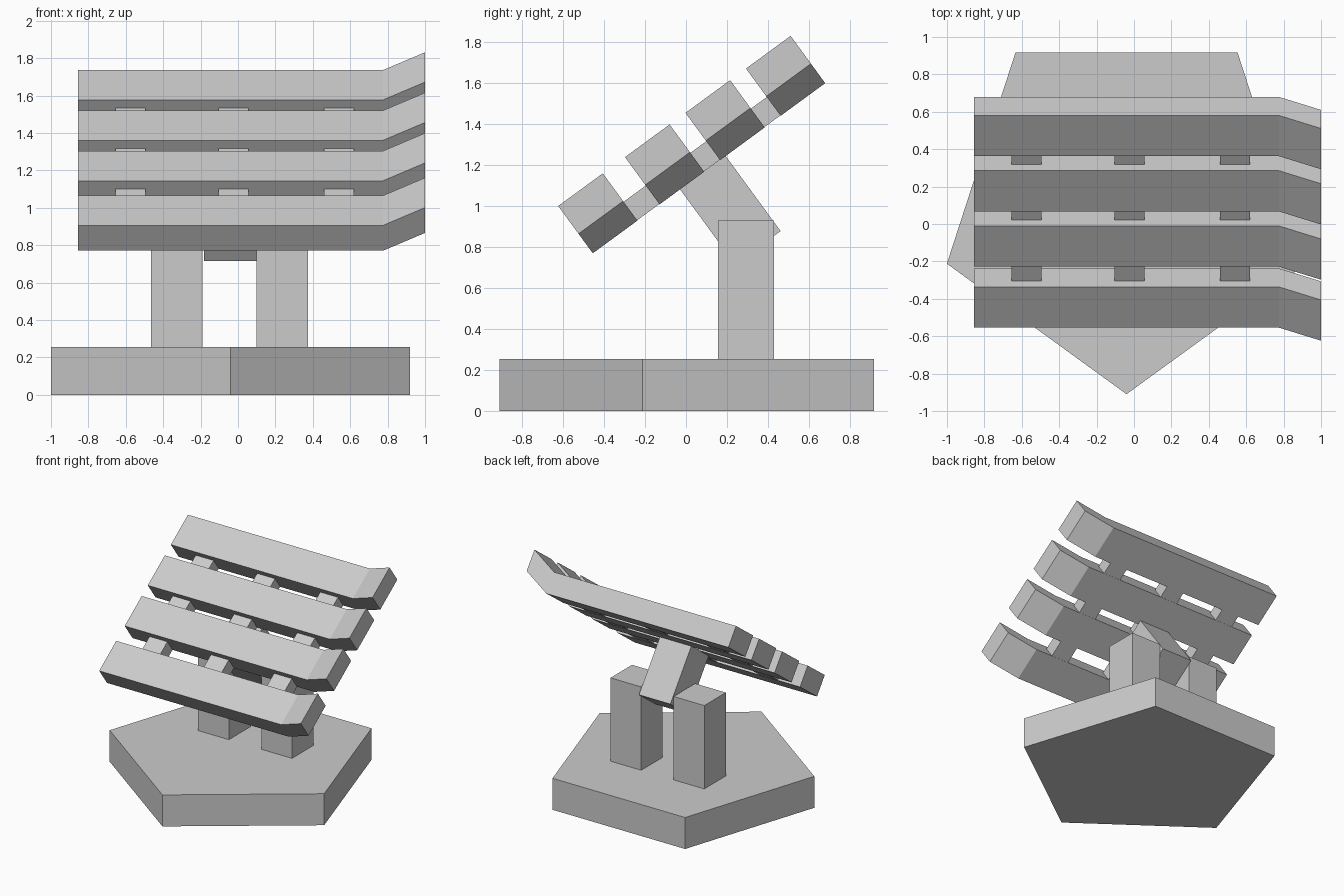
import bpy, bmesh, math
from mathutils import Matrix, Vector

if "Cube" in bpy.data.objects:
    bpy.data.objects.remove(bpy.data.objects["Cube"])

# Tilted frame of the panel: x across, y up the slope, z out of the panel
TILT = Matrix.Translation((0, -0.455, 0.77)) @ Matrix.Rotation(math.radians(36.2), 4, 'X')
FLAT = Matrix.Identity(4)


def prism(name, points, direction, frame=FLAT):
    """Extrude a polygon along a direction, placed in the given frame."""
    bm = bmesh.new()
    face = bm.faces.new([bm.verts.new(p) for p in points])
    ext = bmesh.ops.extrude_face_region(bm, geom=[face], use_keep_orig=True)
    moved = [v for v in ext["geom"] if isinstance(v, bmesh.types.BMVert)]
    bmesh.ops.translate(bm, verts=moved, vec=Vector(direction))
    bmesh.ops.recalc_face_normals(bm, faces=bm.faces)
    mesh = bpy.data.meshes.new(name)
    bm.to_mesh(mesh)
    bm.free()
    obj = bpy.data.objects.new(name, mesh)
    obj.matrix_world = frame
    bpy.context.collection.objects.link(obj)
    return obj


def box(name, x, y, z, frame=FLAT):
    corners = [(x[0], y[0], z[0]), (x[1], y[0], z[0]), (x[1], y[1], z[0]), (x[0], y[1], z[0])]
    return prism(name, corners, (0, 0, z[1] - z[0]), frame)


# Pentagonal base with one corner facing front
angles = [math.radians(-90 + 72 * i) for i in range(5)]
prism("base", [(-0.04 + 1.01 * math.cos(a), 0.1 + 1.01 * math.sin(a), 0) for a in angles],
      (0, 0, 0.255))

# Pair of upright posts
for side, x0 in (("left", -0.465), ("right", 0.10)):
    box(f"post_{side}", (x0, x0 + 0.275), (0.155, 0.43), (0.25, 0.93))

# Tilted arm held between the posts
box("tilt_arm", (-0.183, 0.098), (0.528, 0.804), (-0.454, 0.002), TILT)

# Four slats, each bent upward at the right end
profile = [(-0.855, 0), (0.775, 0), (1.0, 0.118), (1.0, 0.286), (0.775, 0.168), (-0.855, 0.168)]
starts = (0, 0.404, 0.77, 1.136)
width = 0.27
for i, s in enumerate(starts):
    prism(f"slat_{i + 1}", [(x, s, t) for x, t in profile], (0, width, 0), TILT)

# Three small connectors in every gap between slats
for i in range(3):
    for j, x in enumerate((-0.575, -0.025, 0.54)):
        box(f"connector_{i + 1}_{j + 1}", (x - 0.08, x + 0.08),
            (starts[i] + width - 0.01, starts[i + 1] + 0.01), (0.002, 0.114), TILT)
